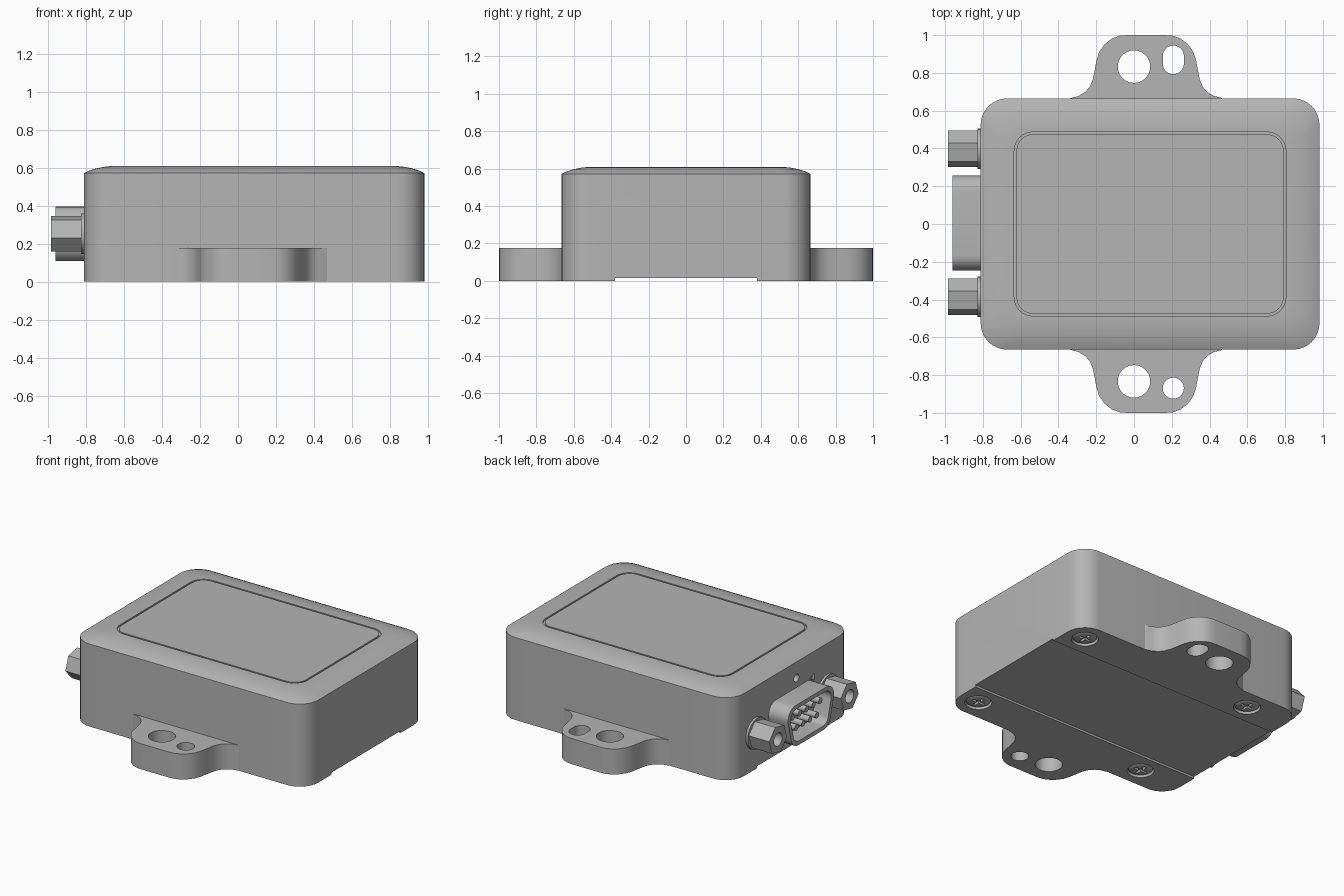
import bpy, bmesh, math
from mathutils import Vector

cube = bpy.data.objects.get("Cube")
if cube:
    bpy.data.objects.remove(cube, do_unlink=True)

grey = bpy.data.materials.new("housing grey")
grey.use_nodes = True
COLOUR = (0.46, 0.46, 0.46, 1)
grey.diffuse_color = COLOUR
grey.node_tree.nodes["Principled BSDF"].inputs["Base Color"].default_value = COLOUR


# ---- helpers ----
def loft(name, rings):
    """Skin a list of equal-length point rings and cap both ends."""
    bm = bmesh.new()
    loops = [[bm.verts.new(p) for p in ring] for ring in rings]
    n = len(loops[0])
    for a, b in zip(loops, loops[1:]):
        for i in range(n):
            j = (i + 1) % n
            bm.faces.new((a[i], a[j], b[j], b[i]))
    bm.faces.new(loops[0])
    bm.faces.new(loops[-1])
    bmesh.ops.recalc_face_normals(bm, faces=bm.faces)
    mesh = bpy.data.meshes.new(name)
    bm.to_mesh(mesh)
    bm.free()
    obj = bpy.data.objects.new(name, mesh)
    bpy.context.collection.objects.link(obj)
    mesh.materials.append(grey)
    return obj


def prism(name, pts, axis, a, b):
    """Extrude a 2D outline along x (outline in y, z) or z (outline in x, y)."""
    place = (lambda u, v, w: (w, u, v)) if axis == "x" else (lambda u, v, w: (u, v, w))
    return loft(name, [[place(u, v, w) for u, v in pts] for w in (a, b)])


def circle(cx, cy, r, n=32, turn=0.0, stretch=0.0):
    """Circle outline; stretch pulls the halves apart in the second axis."""
    out = []
    for i in range(n):
        t = math.radians(turn) + math.tau * (i + 0.5 * bool(stretch)) / n
        shift = math.copysign(stretch, math.sin(t))
        out.append((cx + r * math.cos(t), cy + r * math.sin(t) + shift))
    return out


def rounded(corners, r, steps=8):
    """Round the corners of a convex counter-clockwise polygon."""
    pts = [Vector(c) for c in corners]
    out = []
    for i, c in enumerate(pts):
        e1 = (c - pts[i - 1]).normalized()
        e2 = (pts[(i + 1) % len(pts)] - c).normalized()
        n1, n2 = Vector((e1.y, -e1.x)), Vector((e2.y, -e2.x))
        centre = c - r * (n1 + n2) / (1 + n1.dot(n2))
        start = math.atan2(n1.y, n1.x)
        sweep = math.acos(max(-1, min(1, n1.dot(n2))))
        for k in range(steps + 1):
            t = start + sweep * k / steps
            out.append((centre.x + r * math.cos(t), centre.y + r * math.sin(t)))
    return out


def box(cx, cy, hx, hy):
    return [(cx - hx, cy - hy), (cx + hx, cy - hy), (cx + hx, cy + hy), (cx - hx, cy + hy)]


def cut(obj, *cutters):
    """Subtract helper solids and remove them."""
    bpy.context.view_layer.objects.active = obj
    for c in cutters:
        c.hide_render = True
        mod = obj.modifiers.new("cut", "BOOLEAN")
        mod.operation, mod.solver, mod.object = "DIFFERENCE", "EXACT", c
        bpy.ops.object.modifier_apply(modifier=mod.name)
        bpy.data.objects.remove(c, do_unlink=True)


def smooth(obj):
    bpy.ops.object.select_all(action="DESELECT")
    obj.select_set(True)
    bpy.context.view_layer.objects.active = obj
    bpy.ops.object.shade_smooth_by_angle(angle=math.radians(32))


# ---- housing with crowned lid and engraved outline ----
CX, HX, HY, TOP = 0.085, 0.897, 0.665, 0.61
LEFT = CX - HX
steps = [  # inset, corner radius, height
    (0, .14, 0), (0, .14, .572), (.03, .13, .586), (.065, .12, .597), (.105, .11, .605),
    (.15, .1, TOP), (.178, .1, TOP), (.178, .1, TOP - .01), (.19, .088, TOP - .01), (.19, .088, TOP)]
housing = loft("housing", [[(x, y, z) for x, y in rounded(box(CX, 0, HX - i, HY - i), r)]
                           for i, r, z in steps])
SCREWS = [(x, y) for x in (0.84, -0.49) for y in (0.52, -0.52)]
cut(housing,
    prism("channel_cutter", box(CX, 0, 1, 0.38), "z", -0.05, 0.014),
    prism("vent_cutter", circle(-0.05, 0.46, 0.027, 20), "x", LEFT - 0.1, LEFT + 0.05),
    prism("marker_cutter", [(-0.25, 0.37), (-0.19, 0.40), (-0.25, 0.42)], "x",
          LEFT - 0.1, LEFT + 0.02),
    *[prism("screw_cutter", circle(x, y, 0.085), "z", -0.05, 0.03) for x, y in SCREWS])
smooth(housing)

# ---- cross-head screws underneath ----
for x, y in SCREWS:
    rings = [[(u, v, z) for u, v in circle(x, y, r)]
             for r, z in ((.045, .003), (.065, .006), (.077, .013), (.077, .04))]
    screw = loft("base_screw", rings)
    cut(screw, prism("slot_cutter", box(x, y, .046, .009), "z", -.05, .02),
        prism("slot_cutter", box(x, y, .009, .046), "z", -.05, .02))
    smooth(screw)

# ---- mounting ears ----
half = [(.41, .66), (.40, .667), (.36, .677), (.325, .697), (.30, .725), (.283, .765),
        (.273, .815), (.264, .865), (.25, .91), (.22, .952), (.18, .983), (.14, .997), (.10, 1)]
MID = 0.065
for side, name in ((1, "back_mounting_ear"), (-1, "front_mounting_ear")):
    outline = [(MID + u, side * v) for u, v in half]
    outline += [(MID - u, side * v) for u, v in reversed(half)]
    ear = prism(name, outline, "z", 0, 0.177)
    slot = 0.02 if side > 0 else 0
    cut(ear, prism("hole_cutter", circle(0, side * 0.833, 0.086), "z", -0.1, 0.3),
        prism("hole_cutter", circle(0.208, side * 0.869, 0.056, 24, 0, slot), "z", -0.1, 0.3))
    smooth(ear)

# ---- D-shaped connector shell with pins ----
MY, MZ = 0.005, 0.252


def d_outline(inset):
    t, b, h = 0.275 - 1.25 * inset, 0.2 - 0.8 * inset, 0.143 - inset
    return rounded([(MY - b, MZ - h), (MY + b, MZ - h), (MY + t, MZ + h), (MY - t, MZ + h)],
                   0.08 - inset * 0.7)


shell = prism("connector_shell", d_outline(0), "x", -0.962, LEFT + 0.02)
cut(shell, prism("cavity_cutter", d_outline(0.028), "x", -1.1, -0.845))
smooth(shell)
for count, z in ((5, 0.045), (4, -0.04)):
    for i in range(count):
        y = MY + (i - (count - 1) / 2) * 0.075
        pin = prism("connector_pin", circle(y, MZ + z, 0.021, 14), "x", -0.93, -0.84)
        smooth(pin)

# ---- hex jack posts with washers ----
for y in (0.398, -0.386):
    washer = prism("post_washer", circle(y, MZ, 0.107), "x", -0.828, LEFT + 0.01)
    smooth(washer)
    post = prism("hex_post", circle(y, MZ, 0.099, 6, 12), "x", -0.985, -0.825)
    cut(post, prism("bore_cutter", circle(y, MZ, 0.045, 24), "x", -1.1, -0.86))
    smooth(post)
